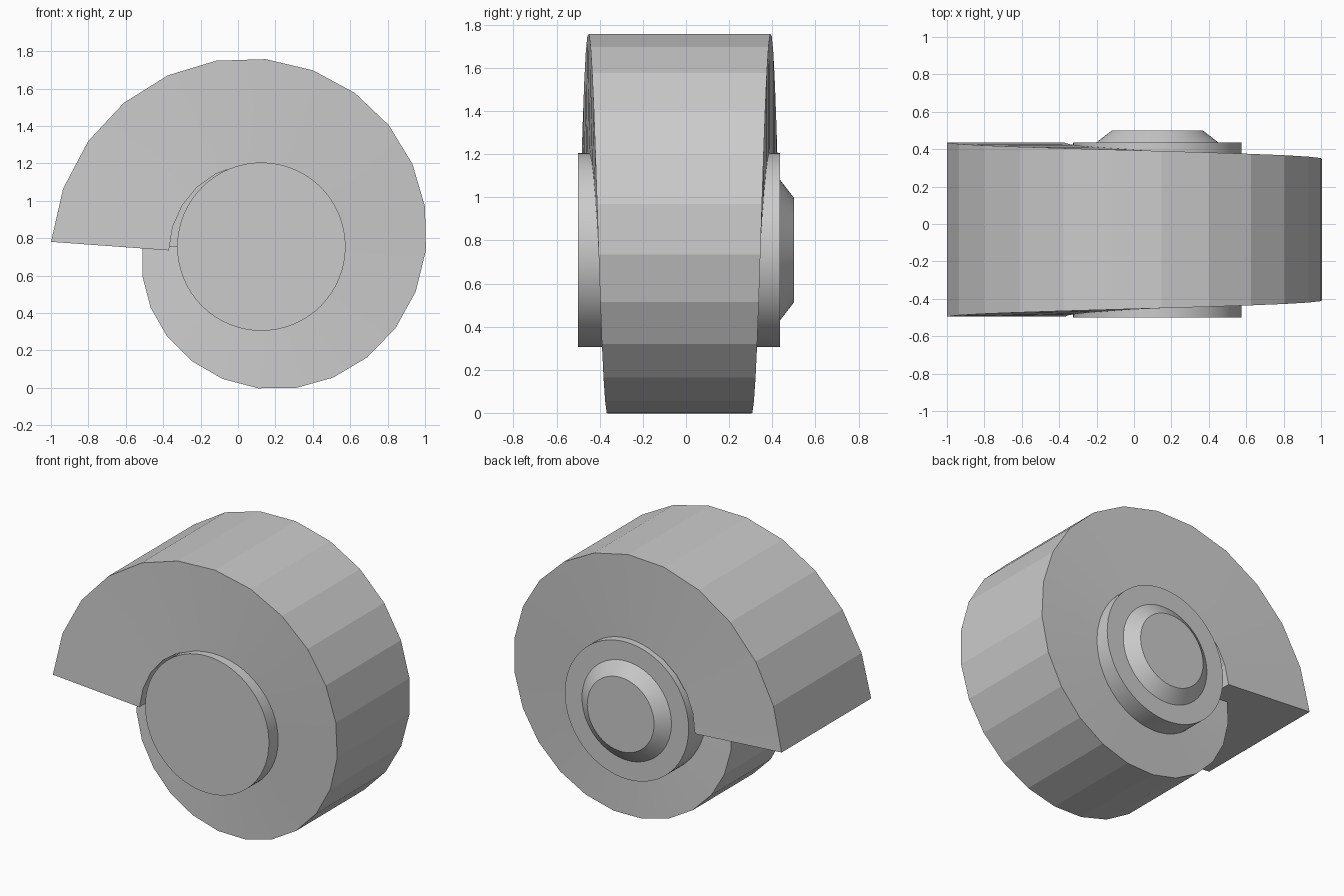
import bpy, bmesh, math

if "Cube" in bpy.data.objects:
    bpy.data.objects.remove(bpy.data.objects["Cube"])

CX, CZ, CY = 0.125, 0.755, -0.03   # axis of the spiral and mid plane
STEPS = 24


def finish(name, bm, angle):
    bmesh.ops.recalc_face_normals(bm, faces=bm.faces)
    me = bpy.data.meshes.new(name)
    bm.to_mesh(me)
    bm.free()
    ob = bpy.data.objects.new(name, me)
    bpy.context.collection.objects.link(ob)
    bpy.ops.object.select_all(action='DESELECT')
    ob.select_set(True)
    bpy.context.view_layer.objects.active = ob
    bpy.ops.object.shade_smooth_by_angle(angle=math.radians(angle))
    return ob


def polar(r, deg, y):
    a = math.radians(deg)
    return (CX + r * math.cos(a), y, CZ + r * math.sin(a))


def lathe(name, profile, segs=64):
    """Closed round part about the y axis from (radius, y) pairs."""
    bm = bmesh.new()
    rings = [[bm.verts.new(polar(r, 360 * i / segs, y)) for i in range(segs)]
             for r, y in profile]
    for a, b in zip(rings, rings[1:]):
        for i in range(segs):
            j = (i + 1) % segs
            bm.faces.new((a[i], a[j], b[j], b[i]))
    bm.faces.new(rings[0])
    bm.faces.new(rings[-1])
    return finish(name, bm, 30)


# Spiral body: a rectangular section that shrinks as it winds round
bm = bmesh.new()
sections = []
for i in range(STEPS + 1):
    t = i / STEPS
    ang = 178.7 - 15 * i
    outer = 1.125 - 0.49 * t
    inner = 0.495 - 0.215 * t
    half = 0.465 - 0.18 * t
    sections.append([bm.verts.new(p) for p in (
        polar(outer, ang, CY - half), polar(outer, ang, CY + half),
        polar(inner, ang + 3.6, CY + half), polar(inner, ang + 3.6, CY - half))])
for a, b in zip(sections, sections[1:]):
    for k in range(4):
        m = (k + 1) % 4
        bm.faces.new((a[k], a[m], b[m], b[k]))
bm.faces.new(sections[0])
bm.faces.new(sections[-1])
finish("spiral_body", bm, 10)

# Inner core closing the gap between the hub and the first turn
lathe("core", [(0.53, CY - 0.27), (0.53, CY + 0.27)])

# Hub disc through the middle, with a bevelled boss on the back
lathe("hub", [(0.45, -0.5), (0.45, 0.437)])
lathe("back_boss", [(0.325, 0.43), (0.325, 0.437), (0.243, 0.5)])
